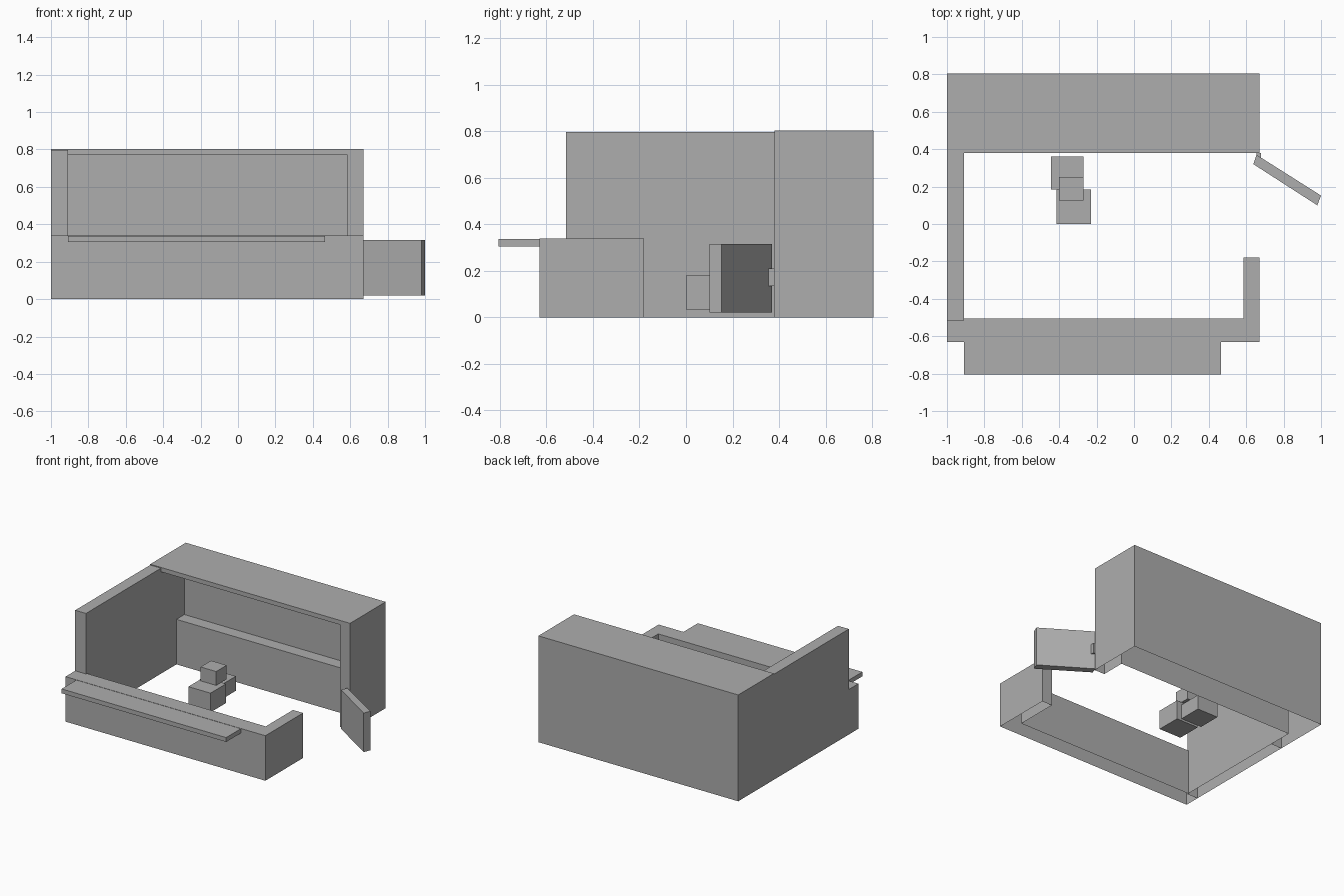
import bpy, bmesh
from mathutils import Vector

default = bpy.data.objects.get("Cube")
if default:
    bpy.data.objects.remove(default, do_unlink=True)

GREY = (0.42, 0.42, 0.42, 1.0)
grey = bpy.data.materials.new("plain_grey")
grey.use_nodes = True
grey.diffuse_color = GREY
grey.node_tree.nodes["Principled BSDF"].inputs["Base Color"].default_value = GREY


def finish(name, bm):
    mesh = bpy.data.meshes.new(name)
    bm.to_mesh(mesh)
    bm.free()
    mesh.materials.append(grey)
    obj = bpy.data.objects.new(name, mesh)
    bpy.context.collection.objects.link(obj)
    return obj


def open_faces(bm, points, normal):
    """Remove the faces that lie at a point and look along a normal."""
    normal = Vector(normal)
    doomed = [f for f in bm.faces if f.normal.dot(normal) > 0.99
              and any(abs((f.verts[0].co - Vector(p)).dot(normal)) < 0.001 for p in points)]
    bmesh.ops.delete(bm, geom=doomed, context="FACES")


def prism(name, corners, shift, openings=()):
    """Extrude a polygon along a vector, then leave the listed sides open."""
    bm = bmesh.new()
    base = bm.faces.new([bm.verts.new(c) for c in corners])
    extruded = bmesh.ops.extrude_face_region(bm, geom=[base], use_keep_orig=True)
    moved = [v for v in extruded["geom"] if isinstance(v, bmesh.types.BMVert)]
    bmesh.ops.translate(bm, vec=shift, verts=moved)
    bmesh.ops.recalc_face_normals(bm, faces=bm.faces)
    bm.normal_update()
    for point, normal in openings:
        open_faces(bm, [point], normal)
    return finish(name, bm)


def plan(name, outline, z0, z1, openings=()):
    return prism(name, [(x, y, z0) for x, y in outline], (0, 0, z1 - z0), openings)


def box(name, xs, ys, zs, openings=()):
    (x0, x1), (y0, y1) = xs, ys
    return plan(name, [(x0, y0), (x1, y0), (x1, y1), (x0, y1)], *zs, openings)


FLOOR = ((0, 0, 0), (0, 0, -1))

# Back cabinet with a stepped recess for the worktop, open underneath
cabinet = box("back_cabinet", (-1, 0.67), (0.38, 0.805), (0, 0.803))
recess = [(0.2, 0.77), (0.66, 0.77), (0.66, 0.34), (0.565, 0.34), (0.565, -0.1), (0.2, -0.1)]
cutter = prism("recess_cutter", [(-0.91, y, z) for y, z in recess], (1.495, 0, 0))
cutter.hide_render = True
cut = cabinet.modifiers.new("recess", "BOOLEAN")
cut.operation = "DIFFERENCE"
cut.solver = "EXACT"
cut.object = cutter
bpy.context.view_layer.update()
result = bpy.data.meshes.new_from_object(
    cabinet.evaluated_get(bpy.context.evaluated_depsgraph_get()))
cabinet.modifiers.clear()
cabinet.data = result
bpy.data.objects.remove(cutter, do_unlink=True)
bm = bmesh.new()
bm.from_mesh(result)
bm.normal_update()
open_faces(bm, [FLOOR[0]], FLOOR[1])
bm.to_mesh(result)
bm.free()

# Tall side wall
box("side_wall", (-1, -0.91), (-0.515, 0.38), (0, 0.797),
    [FLOOR, ((0, 0.38, 0), (0, 1, 0))])

# Low counter that turns the corner, with its serving shelf
plan("front_counter",
     [(-1, -0.63), (0.67, -0.63), (0.67, -0.18), (0.585, -0.18), (0.585, -0.505),
      (-0.91, -0.505), (-0.91, -0.515), (-1, -0.515)], 0, 0.34, [FLOOR])
box("serving_shelf", (-0.91, 0.465), (-0.805, -0.63), (0.305, 0.338))

# Swung door and its hinge
plan("door", [(0.655, 0.37), (0.638, 0.32), (0.98, 0.10), (1.0, 0.152)], 0.02, 0.315)
box("door_hinge", (0.655, 0.68), (0.345, 0.38), (0.135, 0.21))

# Small stack of blocks inside
box("front_block", (-0.415, -0.23), (0, 0.185), (0.035, 0.18))
box("rear_block", (-0.445, -0.27), (0.185, 0.36), (0.05, 0.16))
box("top_block", (-0.40, -0.27), (0.125, 0.25), (0.18, 0.285))
